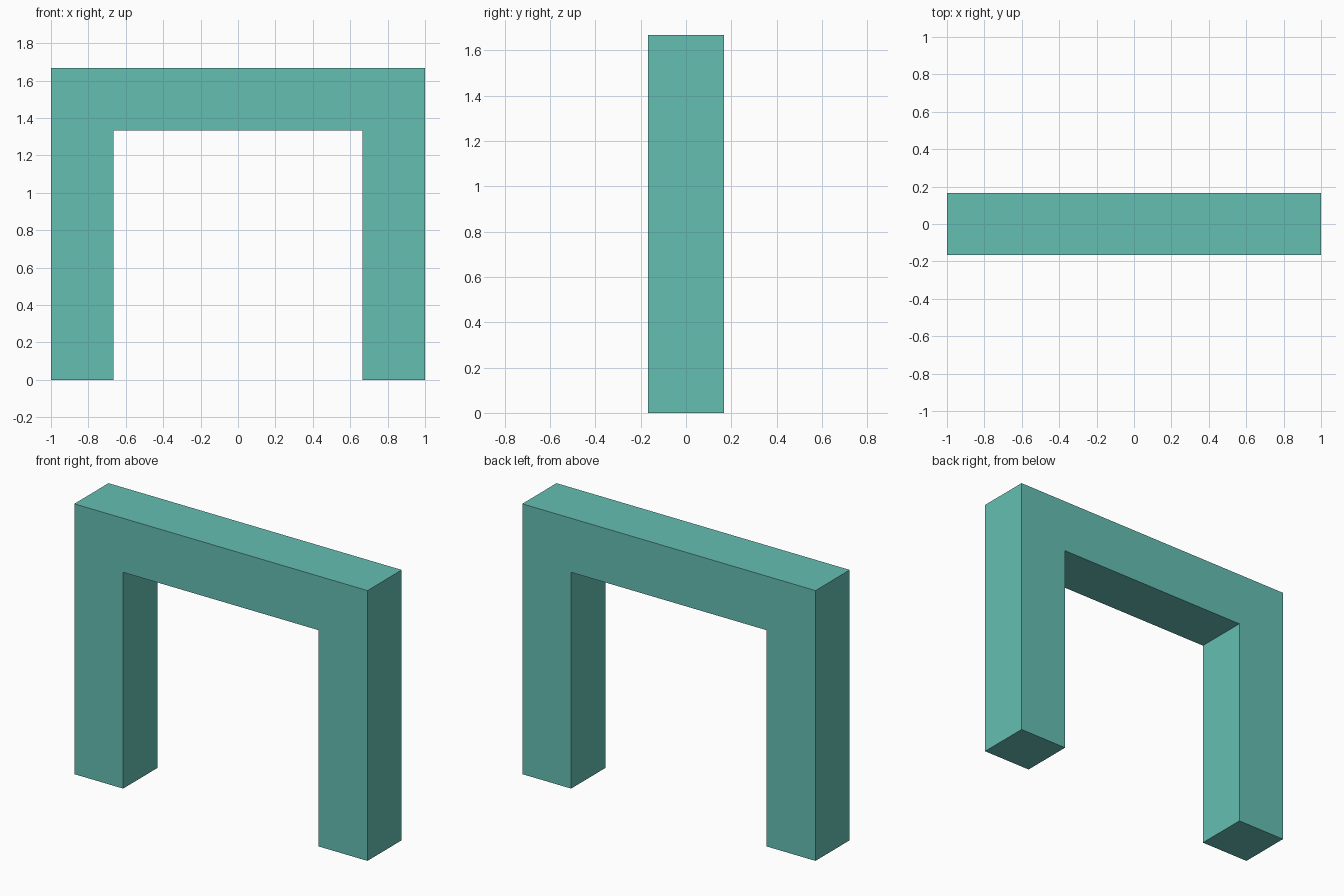
import bpy
import bmesh
from mathutils import Vector

if "Cube" in bpy.data.objects:
    bpy.data.objects.remove(bpy.data.objects["Cube"])

BEAM = 1 / 3          # square section of posts and lintel
HALF = 1.0            # half of the overall width
HEIGHT = 5 * BEAM     # overall height

# Front outline of the arch: right half, mirrored to the left
inner, under = HALF - BEAM, HEIGHT - BEAM
right = [(inner, under), (inner, 0), (HALF, 0), (HALF, HEIGHT)]
outline = right + [(-x, z) for x, z in reversed(right)]

# Square arch: outline extruded front to back
bm = bmesh.new()
face = bm.faces.new([bm.verts.new((x, -BEAM / 2, z)) for x, z in outline])
new = bmesh.ops.extrude_face_region(bm, geom=[face])["geom"]
moved = [g for g in new if isinstance(g, bmesh.types.BMVert)]
bmesh.ops.translate(bm, verts=moved, vec=Vector((0, BEAM, 0)))
bmesh.ops.recalc_face_normals(bm, faces=bm.faces)

mesh = bpy.data.meshes.new("square_arch")
bm.to_mesh(mesh)
bm.free()
arch = bpy.data.objects.new("square_arch", mesh)
bpy.context.collection.objects.link(arch)

# Teal colour
teal = bpy.data.materials.new("teal")
teal.diffuse_color = (0.13, 0.52, 0.45, 1)
teal.use_nodes = True
teal.node_tree.nodes["Principled BSDF"].inputs["Base Color"].default_value = teal.diffuse_color
mesh.materials.append(teal)
